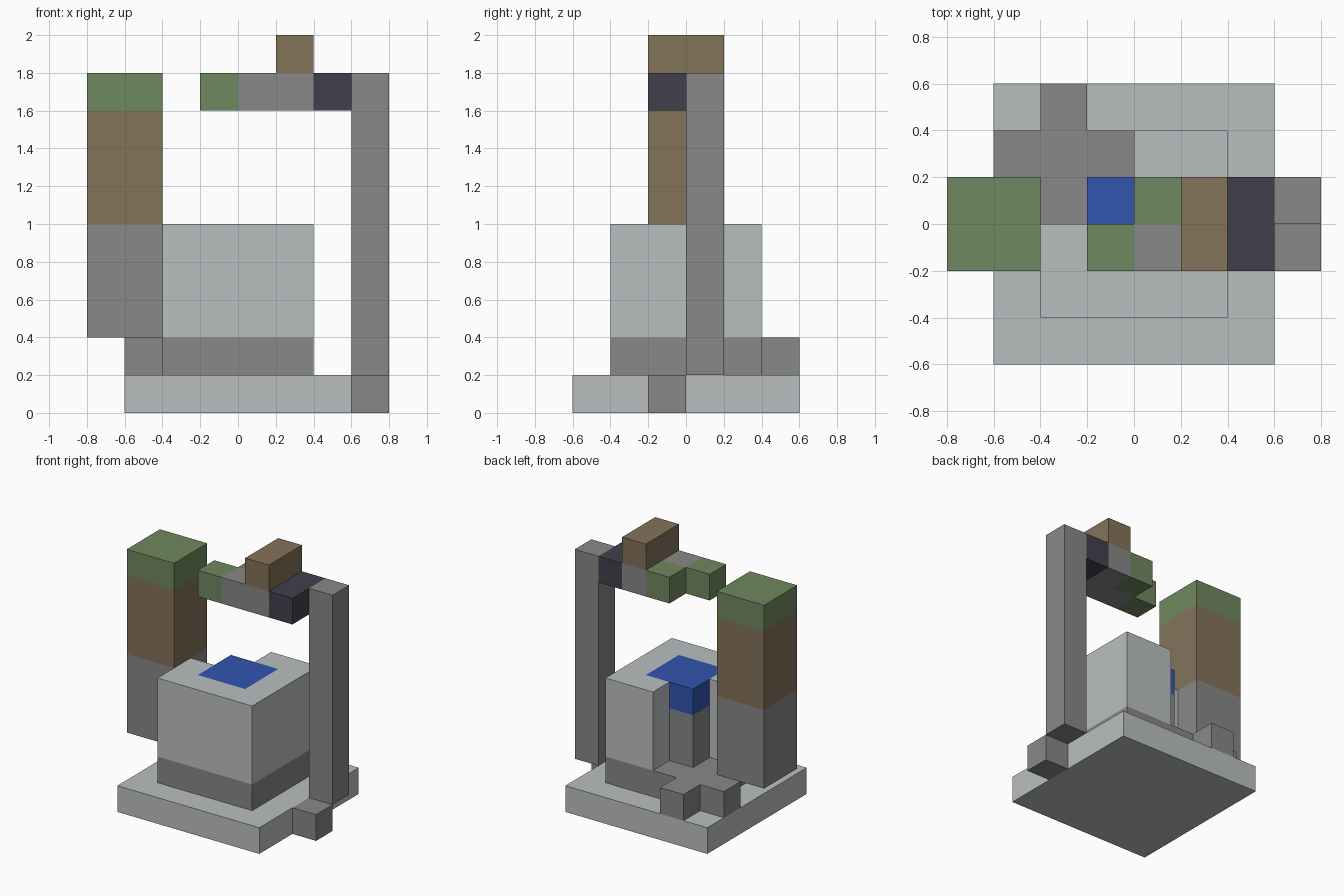
import bpy
import bmesh

default = bpy.data.objects.get("Cube")
if default:
    bpy.data.objects.remove(default, do_unlink=True)

U = 0.2  # one block


def material(name, *rgb):
    lin = [((c / 255 + 0.055) / 1.055) ** 2.4 for c in rgb] + [1.0]
    m = bpy.data.materials.new(name)
    m.use_nodes = True
    m.diffuse_color = lin
    bsdf = next(n for n in m.node_tree.nodes if n.type == 'BSDF_PRINCIPLED')
    bsdf.inputs["Base Color"].default_value = lin
    return m


pale = material("pale stone", 187, 191, 192)
grey = material("grey stone", 136, 136, 136)
green = material("leaf green", 111, 136, 95)
brown = material("earth brown", 132, 115, 90)
navy = material("dark slate", 64, 64, 77)
blue = material("water blue", 50, 85, 175)


def prism(name, outline, z0, z1, mat):
    """Extrude a floor outline, given in block units, from z0 to z1."""
    bm = bmesh.new()
    base = bm.faces.new([bm.verts.new((x * U, y * U, z0 * U)) for x, y in outline])
    top = bmesh.ops.extrude_face_region(bm, geom=[base], use_keep_orig=True)["geom"]
    bmesh.ops.translate(bm, vec=(0, 0, (z1 - z0) * U),
                        verts=[v for v in top if isinstance(v, bmesh.types.BMVert)])
    bmesh.ops.recalc_face_normals(bm, faces=bm.faces)
    mesh = bpy.data.meshes.new(name)
    bm.to_mesh(mesh)
    bm.free()
    mesh.materials.append(mat)
    obj = bpy.data.objects.new(name, mesh)
    bpy.context.collection.objects.link(obj)


def box(name, x0, x1, y0, y1, z0, z1, mat):
    prism(name, [(x0, y0), (x1, y0), (x1, y1), (x0, y1)], z0, z1, mat)


# Base slab and the footing with two short arms at the back
box("base_slab", -3, 3, -3, 3, 0, 1, pale)
prism("footing", [(-2, -2), (2, -2), (2, 2), (-1, 2), (-1, 3), (-2, 3),
                  (-2, 2), (-3, 2), (-3, 1), (-2, 1)], 1, 2, grey)

# Basin: casing open at the back corner, core and water
prism("basin_casing", [(-2, -2), (2, -2), (2, 2), (0, 2), (0, 1), (1, 1),
                       (1, -1), (-1, -1), (-1, 0), (-2, 0)], 2, 5, pale)
box("basin_core", -1, 1, -1, 1, 2, 4, grey)
box("water", -1, 1, -1, 1, 4, 5, blue)

# Banded pillar
for name, z0, z1, mat in (("pillar_foot", 2, 5, grey),
                          ("pillar_shaft", 5, 8, brown),
                          ("pillar_cap", 8, 9, green)):
    box(name, -4, -2, -1, 1, z0, z1, mat)

# Post and its foot block
box("post", 3, 4, 0, 1, 1, 9, grey)
box("post_foot", 3, 4, -1, 0, 0, 1, grey)

# Overhanging arm
box("arm_joint", 2, 3, -1, 1, 8, 9, navy)
prism("arm_beam", [(0, -1), (2, -1), (2, 1), (1, 1), (1, 0), (0, 0)], 8, 9, grey)
box("arm_tip_front", -1, 0, -1, 0, 8, 9, green)
box("arm_tip_back", 0, 1, 0, 1, 8, 9, green)
box("arm_ridge", 1, 2, -1, 1, 9, 10, brown)
